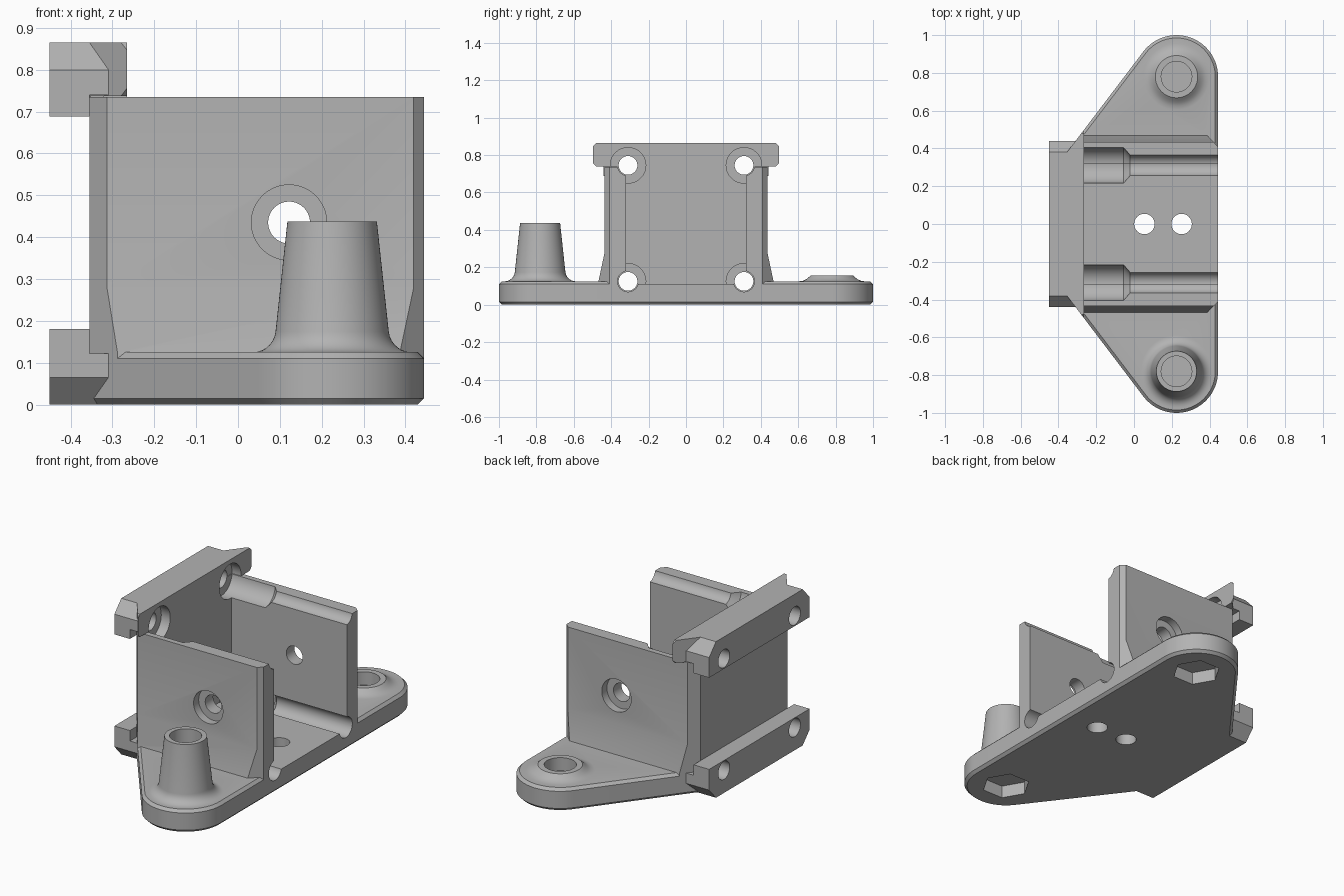
import bpy, bmesh, math
from mathutils import Matrix

cube = bpy.data.objects.get("Cube")
if cube:
    bpy.data.objects.remove(cube, do_unlink=True)

grey = bpy.data.materials.new("plain_grey")
grey.use_nodes = True
grey.diffuse_color = (0.45, 0.45, 0.45, 1)
grey.node_tree.nodes["Principled BSDF"].inputs["Base Color"].default_value = (0.45, 0.45, 0.45, 1)

TURN = {"x": Matrix.Rotation(math.pi / 2, 4, "Y"),
        "y": Matrix.Rotation(-math.pi / 2, 4, "X"),
        "z": Matrix.Identity(4)}


def finish(name, bm):
    bmesh.ops.recalc_face_normals(bm, faces=bm.faces)
    mesh = bpy.data.meshes.new(name)
    bm.to_mesh(mesh)
    bm.free()
    mesh.materials.append(grey)
    obj = bpy.data.objects.new(name, mesh)
    bpy.context.collection.objects.link(obj)
    return obj


def prism(name, points, axis, low, high, chamfer=0):
    """Extrude a closed outline: (y, z) along x, or (x, y) along z."""
    bm = bmesh.new()
    rings = []
    for d in (low, high):
        rings.append([bm.verts.new((d, a, b) if axis == "x" else (a, b, d)) for a, b in points])
    rims = [bm.faces.new(ring) for ring in rings]
    n = len(points)
    for i in range(n):
        j = (i + 1) % n
        bm.faces.new((rings[0][i], rings[0][j], rings[1][j], rings[1][i]))
    bmesh.ops.recalc_face_normals(bm, faces=bm.faces)
    if chamfer:
        edges = [e for f in rims for e in f.edges]
        bmesh.ops.bevel(bm, geom=edges, offset=chamfer, segments=1, affect="EDGES")
    return finish(name, bm)


def lathe(name, profile, loc, axis="z", sides=64):
    """Turn a (radius, distance) profile around an axis, capped at both ends."""
    bm = bmesh.new()
    rings = []
    for r, d in profile:
        angles = [math.tau * i / sides for i in range(sides)]
        rings.append([bm.verts.new((r * math.cos(a), r * math.sin(a), d)) for a in angles])
    for lower, upper in zip(rings, rings[1:]):
        for i in range(sides):
            j = (i + 1) % sides
            bm.faces.new((lower[i], lower[j], upper[j], upper[i]))
    bm.faces.new(rings[0])
    bm.faces.new(rings[-1])
    bm.transform(Matrix.Translation(loc) @ TURN[axis])
    return finish(name, bm)


def combine(target, tool, operation):
    mod = target.modifiers.new("combine", "BOOLEAN")
    mod.operation = operation
    mod.solver = "EXACT"
    mod.object = tool
    bpy.context.view_layer.objects.active = target
    bpy.ops.object.modifier_apply(modifier=mod.name)
    bpy.data.objects.remove(tool, do_unlink=True)


def both_sides(half):
    """Complete an outline by mirroring its first coordinate (y)."""
    return half + [(-y, z) for y, z in reversed(half)]


# Shared plan: slanted flanks run from the back corner, tangent to the round ears
BACK, FRONT, CORNER = -0.355, 0.445, 0.38
EAR_X, EAR_Y, EAR_R = 0.225, 0.78, 0.22
dx, dy = EAR_X - BACK, EAR_Y - CORNER
slant = math.atan2(dy, dx) + math.asin(EAR_R / math.hypot(dx, dy))


def flank_x(y):
    return BACK + (y - CORNER) / math.tan(slant)


# Base plate with two rounded ears
steps = 32
sweep = slant + math.pi / 2
ear = [(EAR_X + EAR_R * math.cos(sweep * i / steps), EAR_Y + EAR_R * math.sin(sweep * i / steps))
       for i in range(steps + 1)]
plan = ear + [(BACK, CORNER)]
plan += [(x, -y) for x, y in reversed(plan)]
bracket = prism("mounting_bracket", plan, "z", 0, 0.125, chamfer=0.015)

# Housing block with flared feet, and the wide head on the back plate
housing = prism("housing", both_sides([(0.468, 0.03), (0.468, 0.125), (0.435, 0.28), (0.435, 0.735)]),
                "x", BACK, FRONT)
head = prism("head", both_sides([(0.37, 0.6), (0.37, 0.738), (0.48, 0.738), (0.5, 0.758),
                                 (0.5, 0.845), (0.48, 0.865)]), "x", BACK, -0.265)
for part in (housing, head):
    side = [(FRONT, 0.41), (0.325, 0.53), (flank_x(0.53), 0.53), (BACK, CORNER)]
    clip = prism("clip", side + [(x, -y) for x, y in reversed(side)], "z", -0.2, 1.2)
    combine(part, clip, "INTERSECT")
    combine(bracket, part, "UNION")

# Two rear bars with chamfered ends and collars that reach the flanks
for outer, mid, collar, inner in ((0.0, 0.065, 0.122, 0.18), (0.865, 0.80, 0.74, 0.688)):
    for end, edge in ((-0.302, collar), (BACK, inner)):
        outline = both_sides([(0.38, outer), (0.44, mid), (0.44, edge)])
        combine(bracket, prism("rear_bar", outline, "x", -0.45, end), "UNION")

# Open channel between the side walls
combine(bracket, prism("cavity", both_sides([(0.32, 0.11), (0.32, 1.0)]), "x", -0.265, 0.6), "DIFFERENCE")

# Screw holes with head pockets and driver grooves along the walls
groove = [(0.05, -0.6), (0.05, -0.32), (0.095, -0.32), (0.095, -0.055),
          (0.056, -0.02), (0.056, 0.6)]
for y in (-0.31, 0.31):
    for z in (0.125, 0.745):
        combine(bracket, lathe("groove", groove, (0, y, z), "x"), "DIFFERENCE")

# Counterbored cross hole through both walls
half = [(0.05, 0.39), (0.09, 0.39), (0.09, 0.6)]
cross = [(r, -d) for r, d in reversed(half)] + half
combine(bracket, lathe("cross_hole", cross, (0.122, 0, 0.435), "y"), "DIFFERENCE")

# Floor holes
for x in (0.055, 0.252):
    combine(bracket, lathe("floor_hole", [(0.054, -0.2), (0.054, 0.3)], (x, 0, 0)), "DIFFERENCE")

# Bosses: tall at the front, low at the back, each with a filleted foot
fillet = [(0.19 - 0.055 * math.sin(a), 0.18 - 0.055 * math.cos(a))
          for a in (math.radians(12 * i) for i in range(8))]
tall = [(0.19, 0.06)] + fillet + [(0.107, 0.437)]
low = [(0.175, 0.06), (0.175, 0.125), (0.155, 0.128), (0.138, 0.136), (0.125, 0.146), (0.112, 0.157)]
for y, profile in ((-EAR_Y, tall), (EAR_Y, low)):
    centre = (EAR_X, y, 0)
    combine(bracket, lathe("boss", profile, centre), "UNION")
    combine(bracket, lathe("bolt_hole", [(0.081, 0.085), (0.081, 0.6)], centre), "DIFFERENCE")
    combine(bracket, lathe("nut_pocket", [(0.126, -0.1), (0.126, 0.07)], centre, sides=6), "DIFFERENCE")

# Smooth the round surfaces, keep the edges crisp
bpy.ops.object.select_all(action="DESELECT")
bracket.select_set(True)
bpy.context.view_layer.objects.active = bracket
bpy.ops.object.shade_smooth_by_angle(angle=math.radians(25))
